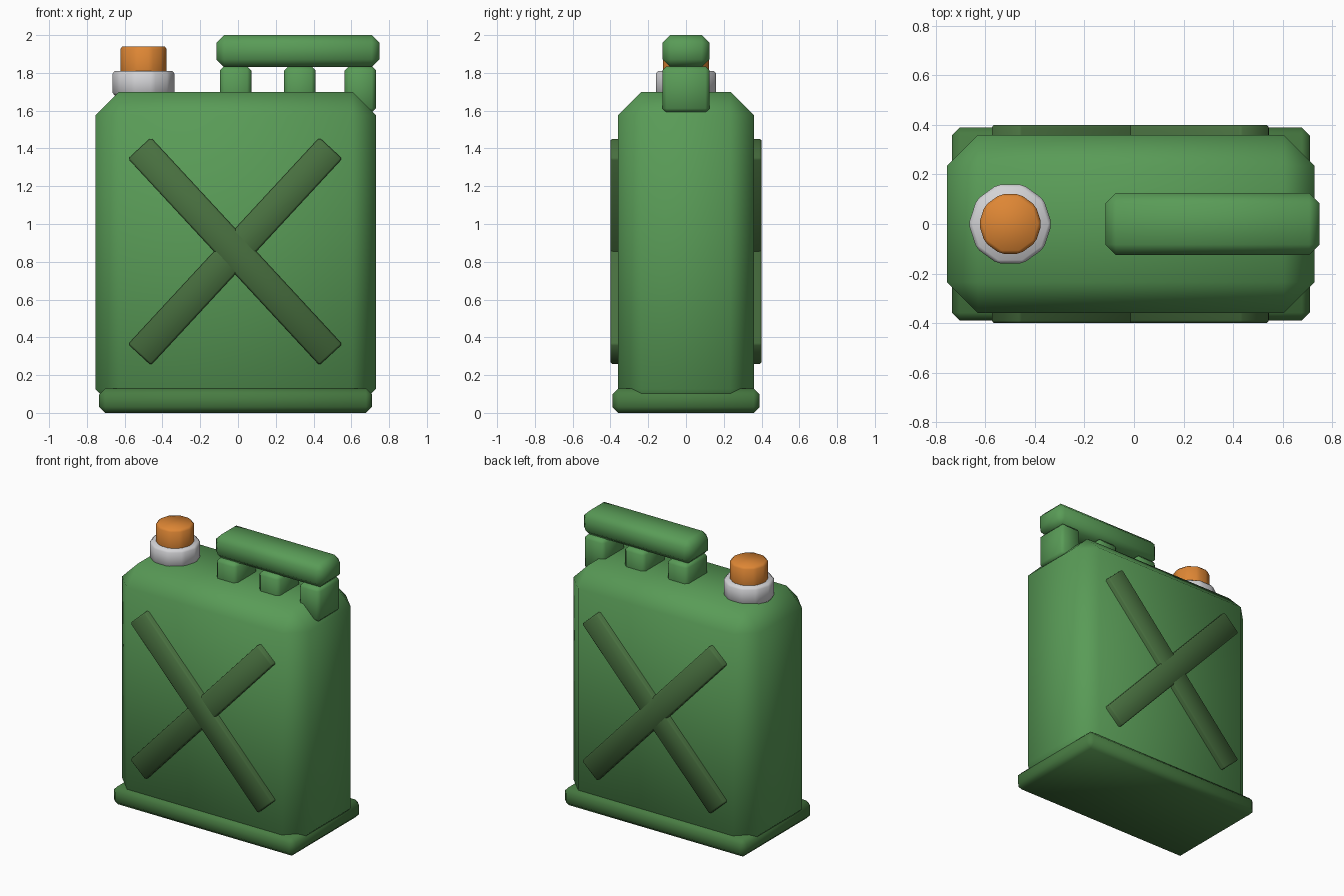
import bpy, bmesh, math
from mathutils import Matrix

cube = bpy.data.objects.get("Cube")
if cube:
    bpy.data.objects.remove(cube, do_unlink=True)


def material(name, r, g, b):
    m = bpy.data.materials.new(name)
    m.use_nodes = True
    m.diffuse_color = (r, g, b, 1)
    m.node_tree.nodes["Principled BSDF"].inputs["Base Color"].default_value = (r, g, b, 1)
    return m


GREEN = material("can green", 0.10, 0.33, 0.095)
DARK = material("brace green", 0.065, 0.16, 0.05)
BASE = material("base green", 0.065, 0.2, 0.055)
WHITE = material("light grey", 0.65, 0.65, 0.67)
ORANGE = material("cap orange", 0.73, 0.24, 0.035)


def finish(name, bm, bevel, mat):
    """Chamfer every edge, shade smooth and link the part."""
    bmesh.ops.bevel(bm, geom=bm.edges[:], offset=bevel, segments=1,
                    affect='EDGES', clamp_overlap=True)
    bmesh.ops.recalc_face_normals(bm, faces=bm.faces[:])
    for f in bm.faces:
        f.smooth = True
    mesh = bpy.data.meshes.new(name)
    bm.to_mesh(mesh)
    bm.free()
    mesh.materials.append(mat)
    ob = bpy.data.objects.new(name, mesh)
    bpy.context.collection.objects.link(ob)
    return ob


def box(name, x, y, z, bevel, mat):
    """Chamfered box from x, y and z ranges."""
    bm = bmesh.new()
    bmesh.ops.create_cube(bm, size=1)
    for v in bm.verts:
        for i, (lo, hi) in enumerate((x, y, z)):
            v.co[i] = hi if v.co[i] > 0 else lo
    return finish(name, bm, bevel, mat)


def disc(name, radius, z0, z1, bevel, mat):
    """Ten-sided spout part."""
    bm = bmesh.new()
    bmesh.ops.create_cone(bm, cap_ends=True, segments=10, radius1=radius,
                          radius2=radius, depth=z1 - z0)
    # put a corner on the x axis
    first = max(bm.verts, key=lambda v: v.co.x).co
    turn = Matrix.Rotation(-math.atan2(first.y, first.x), 3, 'Z')
    bmesh.ops.transform(bm, matrix=turn, verts=bm.verts)
    bmesh.ops.translate(bm, vec=(-0.5, 0, (z0 + z1) / 2), verts=bm.verts)
    return finish(name, bm, bevel, mat)


# Tank and foot
box("tank_body", (-0.755, 0.73), (-0.36, 0.36), (0.002, 1.7), 0.125, GREEN)
box("base_rim", (-0.735, 0.71), (-0.39, 0.39), (0, 0.13), 0.032, BASE)

# Crossed braces, running through to both faces
for name, tilt, depth in (("falling_brace", 47.2, 0.4), ("rising_brace", -47.2, 0.399)):
    brace = box(name, (-0.745, 0.745), (-depth, depth), (-0.082, 0.082), 0.01, DARK)
    brace.rotation_euler.y = math.radians(tilt)
    brace.location = (-0.015, 0, 0.855)

# Carry handle on three posts
box("handle_grip", (-0.115, 0.75), (-0.125, 0.125), (1.83, 2), 0.042, GREEN)
for i, x in enumerate((-0.0125, 0.3275, 0.6475)):
    box(f"handle_post_{i + 1}", (x - 0.083, x + 0.083), (-0.125, 0.125),
        (1.59, 1.835), 0.022, GREEN)

# Spout and cap
disc("spout_collar", 0.168, 1.68, 1.81, 0.014, WHITE)
disc("spout_cap", 0.127, 1.72, 1.94, 0.014, ORANGE)
